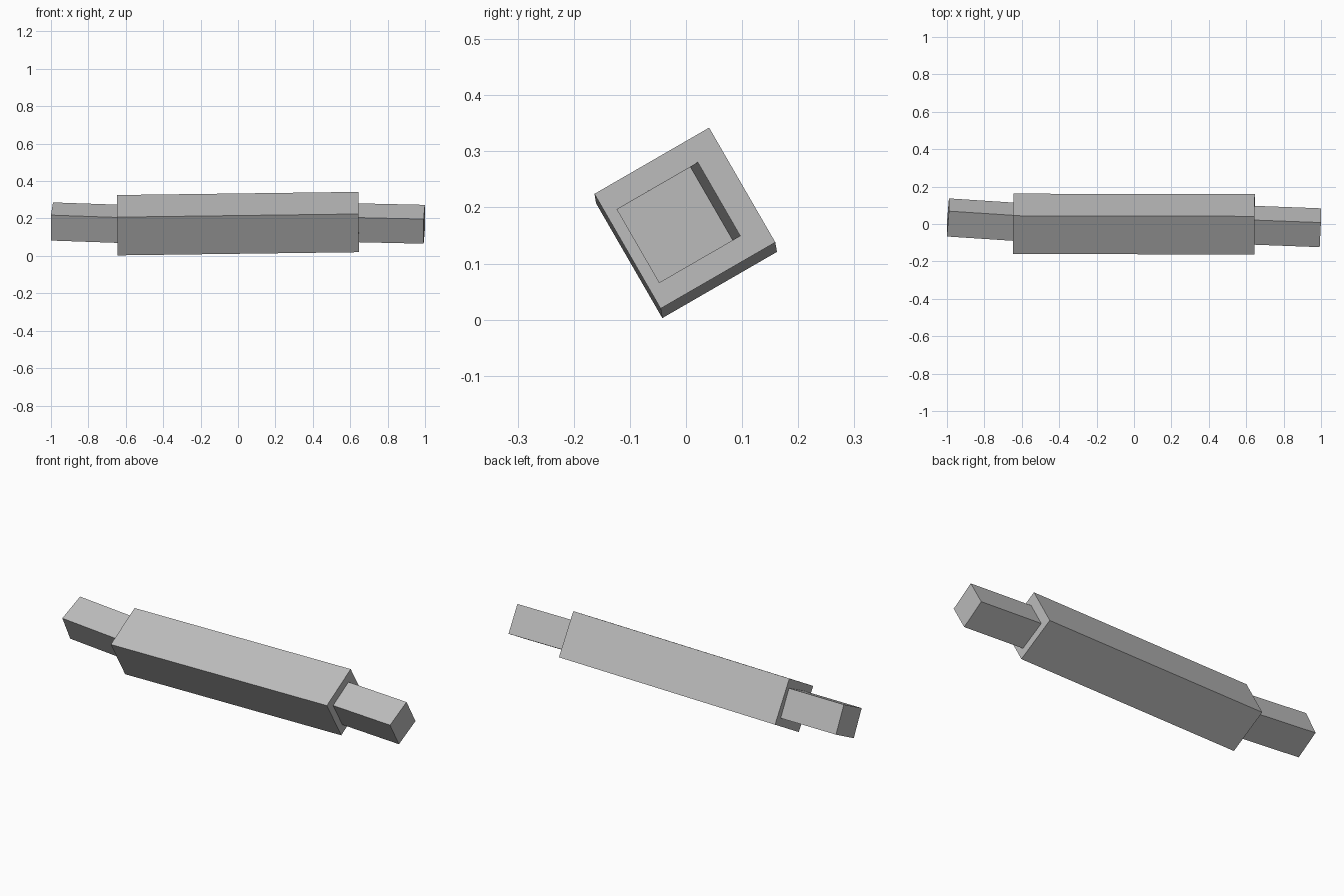
import bpy
import math
from mathutils import Vector, Quaternion

cube = bpy.data.objects.get("Cube")
if cube:
    bpy.data.objects.remove(cube, do_unlink=True)

grey = bpy.data.materials.new("plain grey")
grey.use_nodes = True
colour = (0.5, 0.5, 0.5, 1)
grey.diffuse_color = colour
grey.node_tree.nodes["Principled BSDF"].inputs["Base Color"].default_value = colour

ROLL = Quaternion((1, 0, 0), math.radians(30))


def square_bar(name, start, end, width):
    """Square bar rolled about its length, running from start to end."""
    start, end = Vector(start), Vector(end)
    axis = end - start
    bpy.ops.mesh.primitive_cube_add(size=1, location=(start + end) / 2)
    bar = bpy.context.object
    bar.name = name
    bar.rotation_mode = 'QUATERNION'
    bar.rotation_quaternion = Vector((1, 0, 0)).rotation_difference(axis) @ ROLL
    bar.scale = (axis.length, width, width)
    bar.data.materials.append(grey)
    return bar


# Thick middle bar
square_bar("middle_bar", (-0.645, 0.001, 0.164), (0.645, -0.002, 0.181), 0.236)

# Thinner end bars, sunk a little into the middle bar and slightly bent away
square_bar("left_end_bar", (0.595, -0.005, 0.178), (0.996, -0.02, 0.169), 0.152)
square_bar("right_end_bar", (-0.595, 0.009, 0.17), (-0.995, 0.035, 0.184), 0.152)
